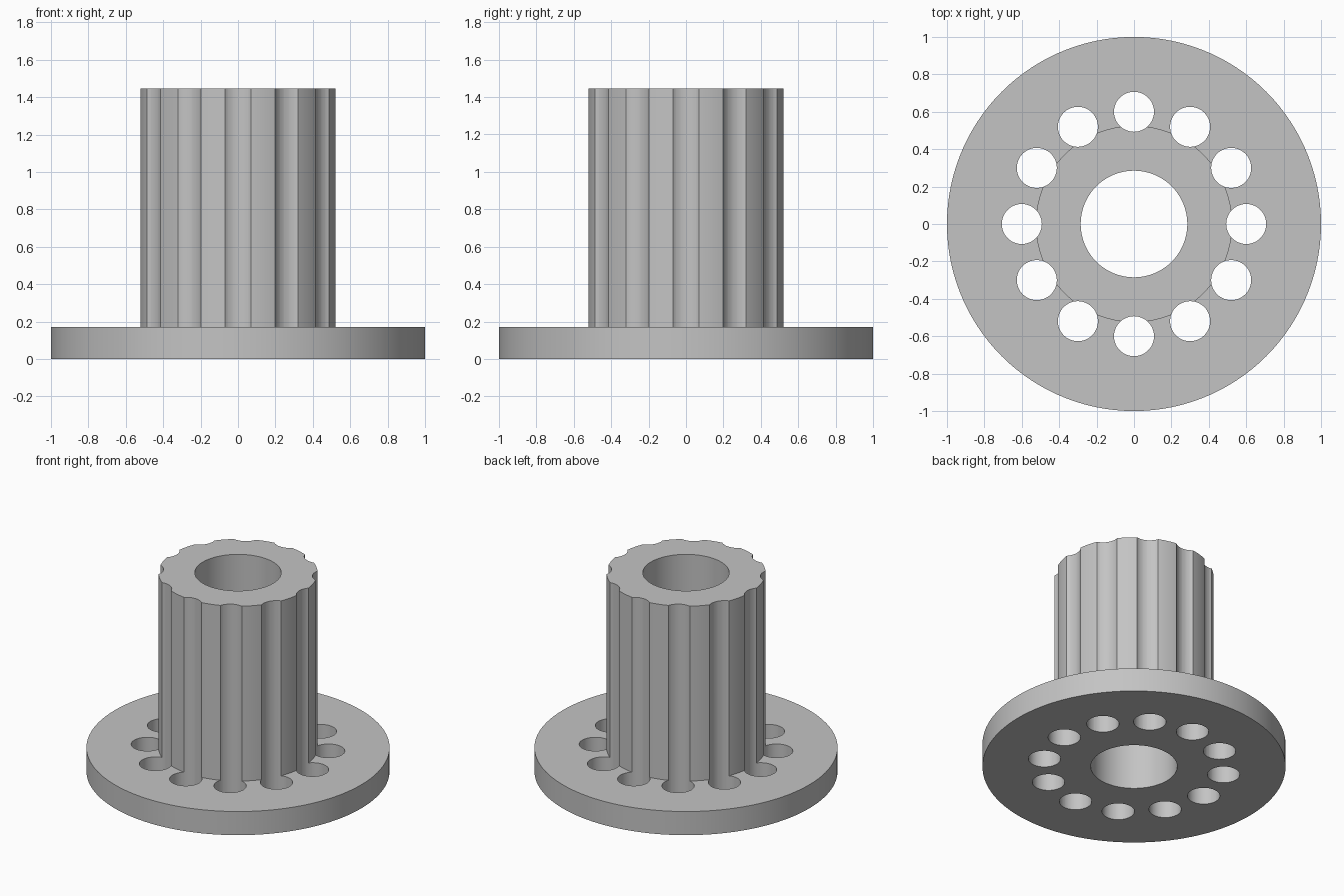
import bpy, bmesh, math
from mathutils import Matrix, Vector

if "Cube" in bpy.data.objects:
    bpy.data.objects.remove(bpy.data.objects["Cube"])

FLANGE_R, HUB_R, BORE_R = 1.0, 0.525, 0.285
FLANGE_H, TOTAL_H = 0.172, 1.445
HOLE_R, HOLE_RING, HOLES = 0.107, 0.6, 12

grey = bpy.data.materials.new("plain grey")
grey.use_nodes = True
colour = (0.55, 0.55, 0.55, 1)
grey.diffuse_color = colour
grey.node_tree.nodes["Principled BSDF"].inputs["Base Color"].default_value = colour


def make_object(name, bm):
    bmesh.ops.recalc_face_normals(bm, faces=bm.faces)
    mesh = bpy.data.meshes.new(name)
    bm.to_mesh(mesh)
    bm.free()
    mesh.materials.append(grey)
    obj = bpy.data.objects.new(name, mesh)
    bpy.context.collection.objects.link(obj)
    return obj


# Flange, hub and through bore, turned from one closed profile
profile = [(BORE_R, 0), (FLANGE_R, 0), (FLANGE_R, FLANGE_H),
           (HUB_R, FLANGE_H), (HUB_R, TOTAL_H), (BORE_R, TOTAL_H)]
bm = bmesh.new()
verts = [bm.verts.new((r, 0, z)) for r, z in profile]
edges = [bm.edges.new((v, verts[i - 1])) for i, v in enumerate(verts)]
bmesh.ops.spin(bm, geom=verts + edges, cent=(0, 0, 0), axis=(0, 0, 1),
               angle=math.tau, steps=120, use_merge=True)
bmesh.ops.remove_doubles(bm, verts=bm.verts, dist=0.0001)
body = make_object("flanged_hub", bm)

# Ring of drills that pierce the flange and flute the hub
bm = bmesh.new()
for i in range(HOLES):
    angle = math.tau * i / HOLES
    centre = Vector((math.cos(angle), math.sin(angle), 0)) * HOLE_RING
    centre.z = TOTAL_H / 2
    bmesh.ops.create_cone(bm, cap_ends=True, segments=48, radius1=HOLE_R,
                          radius2=HOLE_R, depth=TOTAL_H + 0.4,
                          matrix=Matrix.Translation(centre))
drills = make_object("hole_cutter", bm)
drills.hide_render = True

cut = body.modifiers.new("drill holes", 'BOOLEAN')
cut.operation = 'DIFFERENCE'
cut.solver = 'EXACT'
cut.object = drills

bpy.ops.object.select_all(action='DESELECT')
body.select_set(True)
bpy.context.view_layer.objects.active = body
bpy.ops.object.modifier_apply(modifier=cut.name)
bpy.data.objects.remove(drills)

# Smooth walls with crisp rims and flute edges
bpy.ops.object.shade_smooth_by_angle(angle=math.radians(30))
